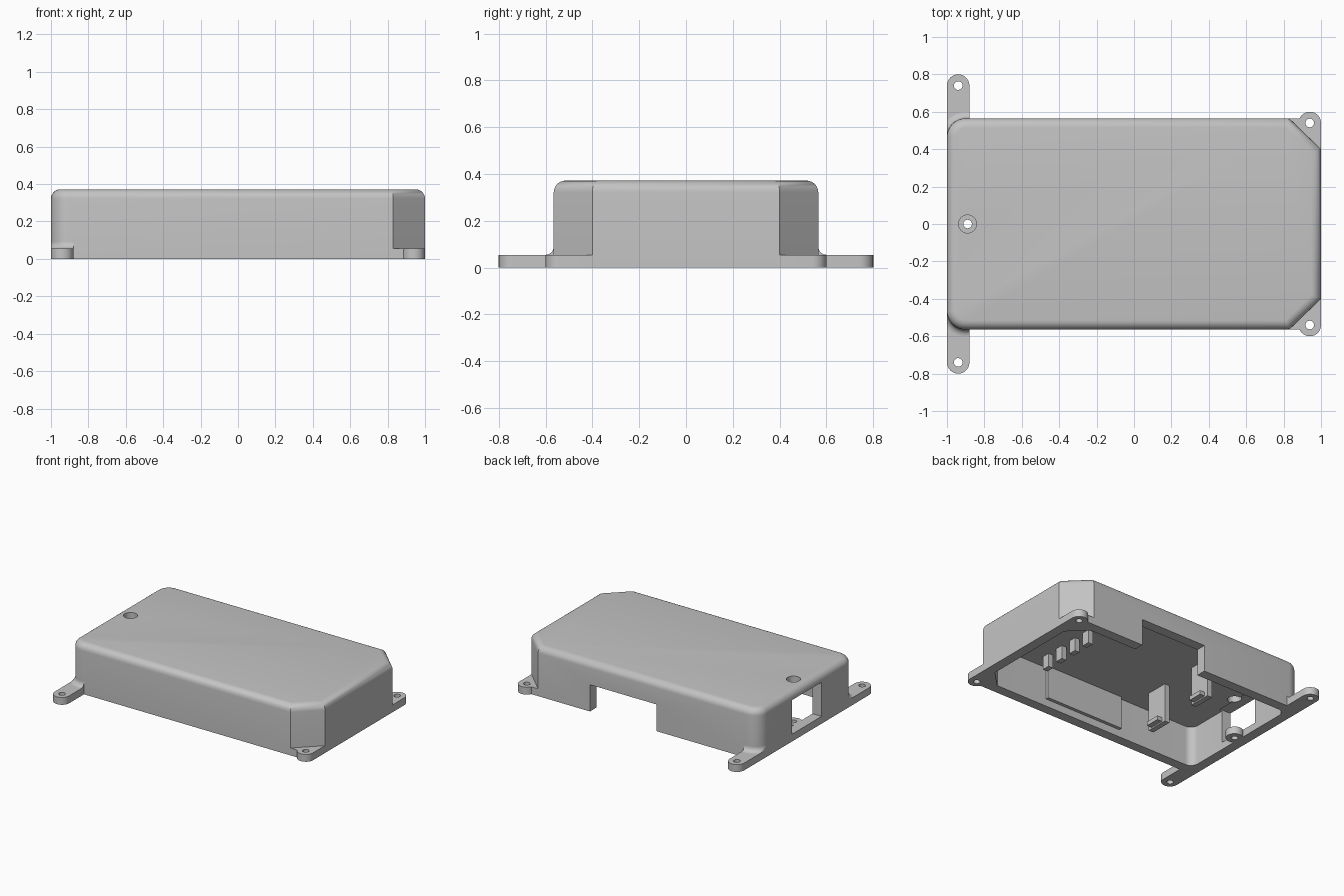
import bpy, bmesh, math
from mathutils import Vector

cube = bpy.data.objects.get("Cube")
if cube:
    bpy.data.objects.remove(cube, do_unlink=True)

grey = bpy.data.materials.new("plain_grey")
grey.use_nodes = True
colour = (0.55, 0.55, 0.55, 1)
grey.diffuse_color = colour
grey.node_tree.nodes["Principled BSDF"].inputs["Base Color"].default_value = colour

TAB_Z = 0.055


def finish(name, bm):
    bmesh.ops.recalc_face_normals(bm, faces=bm.faces)
    mesh = bpy.data.meshes.new(name)
    bm.to_mesh(mesh)
    bm.free()
    ob = bpy.data.objects.new(name, mesh)
    bpy.context.collection.objects.link(ob)
    mesh.materials.append(grey)
    return ob


def prism(name, outline, z0, z1, corner=0, top=0):
    """Extruded outline; corner rounds the -x uprights, top rounds the upper rim."""
    bm = bmesh.new()
    face = bm.faces.new([bm.verts.new((x, y, z0)) for x, y in outline])
    new = bmesh.ops.extrude_face_region(bm, geom=[face])["geom"]
    for v in new:
        if isinstance(v, bmesh.types.BMVert):
            v.co.z = z1

    def bevel(edges, size, segments):
        bmesh.ops.bevel(bm, geom=edges, offset=size, segments=segments,
                        profile=0.5, affect='EDGES', clamp_overlap=False)
    if corner:
        bevel([e for e in bm.edges if abs(e.verts[0].co.z - e.verts[1].co.z) > 0.01
               and e.verts[0].co.x < 0], corner, 8)
    if top:
        bevel([e for e in bm.edges if all(v.co.z > z1 - 0.001 for v in e.verts)], top, 6)
    return finish(name, bm)


def box(name, x0, x1, y0, y1, z0, z1):
    return prism(name, [(x0, y0), (x1, y0), (x1, y1), (x0, y1)], z0, z1)


def arc(cx, cy, r, a0, a1, n=16):
    angles = [math.radians(a0 + (a1 - a0) * i / n) for i in range(n + 1)]
    return [(cx + r * math.cos(a), cy + r * math.sin(a)) for a in angles]


def cylinder(name, cx, cy, r, z0, z1):
    return prism(name, arc(cx, cy, r, 0, 360, 32)[:-1], z0, z1)


def cut(ob, cutter):
    mod = ob.modifiers.new("cut", 'BOOLEAN')
    mod.operation = 'DIFFERENCE'
    mod.solver = 'EXACT'
    mod.object = cutter
    bpy.context.view_layer.objects.active = ob
    bpy.ops.object.modifier_apply(modifier=mod.name)
    bpy.data.objects.remove(cutter, do_unlink=True)


def shell_outline(x, y, cx, cy):
    """Rectangle with both +x corners cut off."""
    return [(-x, -y), (cx, -y), (x, -cy), (x, cy), (cx, y), (-x, y)]


# Hollow housing, open underneath
housing = prism("housing", shell_outline(1, 0.565, 0.83, 0.4), 0, 0.372, 0.1, 0.05)
cut(housing, prism("cavity", shell_outline(0.925, 0.49, 0.80, 0.365), -0.1, 0.3, 0.06))
# Notch in the back wall and window in the end wall
cut(housing, box("notch", -0.15, 0.4, 0.4, 0.7, -0.1, 0.2))
cut(housing, box("window", -1.1, -0.9, -0.175, 0.175, TAB_Z, 0.31))
# Screw access through the roof and the rim below it
cut(housing, cylinder("access", -0.89, 0, 0.048, 0.2, 0.5))
cut(housing, cylinder("screw", -0.89, 0, 0.023, -0.1, 0.1))

boss = cylinder("screw_boss", -0.89, 0, 0.06, 0, TAB_Z)
cut(boss, cylinder("screw", -0.89, 0, 0.023, -0.1, 0.1))
parts = [housing, boss]


def root_fillet(name, s):
    """Concave blend from the long tab up to the rounded corner."""
    bm = bmesh.new()
    rows = []
    for i in range(7):
        t = math.radians(90 * i / 6)
        r = 0.1 + 0.035 * (1 - math.sin(t))
        z = TAB_Z + 0.035 * (1 - math.cos(t))
        path = [(-0.88, 0.465 + r)] + arc(-0.9, 0.465, r, 90, 180, 12)
        rows.append([bm.verts.new((max(x, -1), s * y, z)) for x, y in path])
    for a, b in zip(rows, rows[1:]):
        for j in range(len(a) - 1):
            bm.faces.new((a[j], a[j + 1], b[j + 1], b[j]))
    # Close the open end of the blend
    bm.faces.new([row[0] for row in rows]
                 + [bm.verts.new((-0.88, s * 0.56, z)) for z in (0.09, TAB_Z)])
    return finish(name, bm)


for side, s in (("back", 1), ("front", -1)):
    # Long mounting tab at the window end
    line = [(-0.88, 0.5)] + arc(-0.94, 0.74, 0.06, 0, 180) + [(-1, 0.44), (-0.96, 0.46)]
    long_tab = prism(side + "_long_tab", [(x, s * y) for x, y in line], 0, TAB_Z)
    cut(long_tab, cylinder("hole", -0.94, s * 0.74, 0.023, -0.1, 0.2))
    # Short mounting tab filling the cut corner
    line = [(1, 0.39), (0.97, 0.39), (0.82, 0.53), (0.82, 0.565)]
    line += arc(0.94, 0.54, 0.06, 155, 0)
    short_tab = prism(side + "_short_tab", [(x, s * y) for x, y in line], 0, TAB_Z)
    cut(short_tab, cylinder("hole", 0.94, s * 0.54, 0.023, -0.1, 0.2))
    # Hanging clip inside
    y0, y1 = sorted((s * 0.14, s * 0.31))
    clip = box(side + "_clip", -0.43, -0.39, y0, y1, 0.01, 0.31)
    foot = box(side + "_clip_foot", -0.40, -0.35, y0 + 0.03, y1 - 0.03, 0.02, 0.05)
    parts += [long_tab, short_tab, root_fillet(side + "_tab_fillet", s), clip, foot]

# Row of small posts under the roof, and the thickened front wall
for i in range(4):
    y = -0.36 + 0.14 * i
    parts.append(box(f"post_{i + 1}", 0.44, 0.48, y - 0.03, y + 0.03, 0.2, 0.31))
parts.append(box("wall_pad", -0.28, 0.37, -0.5, -0.465, TAB_Z, 0.31))

# Smooth the rounded surfaces, keep hard edges
bpy.ops.object.select_all(action='DESELECT')
for ob in parts:
    ob.select_set(True)
bpy.context.view_layer.objects.active = housing
bpy.ops.object.shade_smooth_by_angle(angle=math.radians(30))
